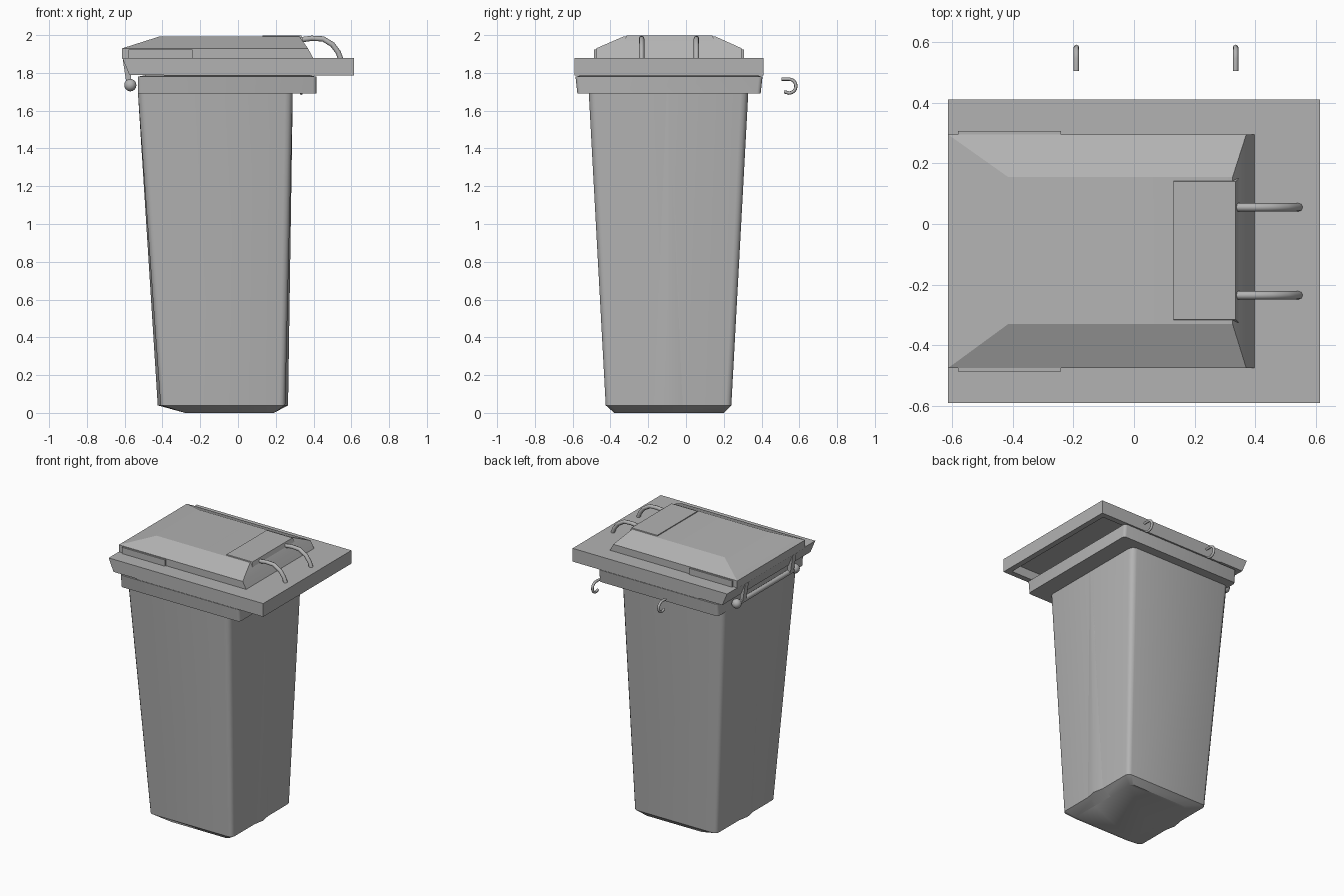
import bpy, bmesh, math
from mathutils import Vector

if "Cube" in bpy.data.objects:
    bpy.data.objects.remove(bpy.data.objects["Cube"])

GREY = (0.45, 0.45, 0.45, 1)
mat = bpy.data.materials.new("grey plastic")
mat.use_nodes = True
mat.diffuse_color = GREY
mat.node_tree.nodes["Principled BSDF"].inputs["Base Color"].default_value = GREY


def finish(name, bm, angle=40):
    bmesh.ops.recalc_face_normals(bm, faces=bm.faces)
    mesh = bpy.data.meshes.new(name)
    bm.to_mesh(mesh)
    bm.free()
    mesh.materials.append(mat)
    ob = bpy.data.objects.new(name, mesh)
    bpy.context.collection.objects.link(ob)
    bpy.ops.object.select_all(action='DESELECT')
    ob.select_set(True)
    bpy.context.view_layer.objects.active = ob
    bpy.ops.object.shade_smooth_by_angle(angle=math.radians(angle))
    return ob


def loft(name, rings, angle=40, caps=(True, True)):
    """Skin a stack of equal-length point loops."""
    bm = bmesh.new()
    loops = [[bm.verts.new(p) for p in ring] for ring in rings]
    n = len(loops[0])
    for a, b in zip(loops, loops[1:]):
        for i in range(n):
            j = (i + 1) % n
            bm.faces.new((a[i], a[j], b[j], b[i]))
    for loop, cap in zip((loops[0], loops[-1]), caps):
        if cap:
            bm.faces.new(loop)
    return finish(name, bm, angle)


def rect(x0, x1, y0, y1, z):
    return [(x0, y0, z), (x1, y0, z), (x1, y1, z), (x0, y1, z)]


def rounded(x0, x1, y0, y1, z, r, fold=0.0, spread=0.0):
    """Rounded rectangle with an optional fold in the middle of both x sides."""
    pts = []
    corners = ((x1 - r, y1 - r), (x0 + r, y1 - r), (x0 + r, y0 + r), (x1 - r, y0 + r))
    for k, (cx, cy) in enumerate(corners):
        for s in range(4):
            a = math.radians(90 * k + 30 * s)
            pts.append((cx + r * math.cos(a), cy + r * math.sin(a), z))
        if spread and k in (1, 3):
            x, d, m = (x0, -1, (y0 + y1) / 2) if k == 1 else (x1, 1, (y0 + y1) / 2)
            pts += [(x, m - d * spread * t, z) if t else (x + d * fold, m, z) for t in (-1, 0, 1)]
    return pts


def tube(name, points, radius, sides=8):
    """Round bar swept along a path."""
    path = [Vector(p) for p in points]
    rings = []
    for i, p in enumerate(path):
        d = (path[min(i + 1, len(path) - 1)] - path[max(i - 1, 0)]).normalized()
        side = d.orthogonal().normalized() if abs(d.y) > 0.9 else Vector((0, 1, 0))
        # keep the frame steady for paths lying in the yz plane
        if all(abs(q.x - path[0].x) < 1e-5 for q in path) and abs(d.x) < 1e-5:
            side = Vector((1, 0, 0))
        up = d.cross(side).normalized()
        rings.append([p + radius * (math.cos(t) * side + math.sin(t) * up)
                      for t in (2 * math.pi * k / sides for k in range(sides))])
    return loft(name, rings, 50)


# Tapered body with chamfered foot and a folded seam on both x sides
loft("body", [
    rounded(-0.28, 0.19, -0.38, 0.20, 0.0, 0.02, 0.0, 0.08),
    rounded(-0.41, 0.25, -0.425, 0.24, 0.04, 0.03, 0.015, 0.075),
    rounded(-0.53, 0.29, -0.515, 0.33, 1.70, 0.04, 0.0, 0.01),
], 35)

# Collar around the mouth
loft("rim", [
    rounded(-0.50, 0.30, -0.52, 0.34, 1.69, 0.02),
    rounded(-0.53, 0.415, -0.575, 0.395, 1.69, 0.02),
    rounded(-0.53, 0.415, -0.585, 0.405, 1.78, 0.02),
    rounded(-0.48, 0.36, -0.54, 0.36, 1.79, 0.02),
], 35)

# Lid skirt, a shallow tray open underneath
X0, X1, Y0, Y1 = -0.41, 0.613, -0.59, 0.41
loft("lid_skirt", [
    rect(X0 + 0.06, X1 - 0.04, Y0 + 0.04, Y1 - 0.04, 1.85),
    rect(X0 + 0.06, X1 - 0.04, Y0 + 0.04, Y1 - 0.04, 1.785),
    rect(X0 + 0.02, X1, Y0, Y1, 1.785),
    rect(X0 - 0.03, X1, Y0, Y1, 1.88),
], 30)
loft("lid_hinge_flange", [
    rect(-0.575, -0.36, Y0, Y1, 1.79),
    rect(-0.613, -0.36, Y0, Y1, 1.88),
], 30)

# Domed lid top and its grip panel
loft("lid_dome", [
    rect(-0.613, 0.40, -0.475, 0.295, 1.875),
    rect(-0.613, 0.37, -0.475, 0.295, 1.93),
    rect(-0.415, 0.325, -0.33, 0.155, 1.993),
], 20)
loft("grip_panel", [
    rect(0.13, 0.345, -0.325, 0.15, 1.97),
    rect(0.13, 0.335, -0.315, 0.14, 1.999),
], 20)

# Narrow ribs along the dome's sides
for y, name in ((-0.48, "front_rib"), (0.30, "back_rib")):
    loft(name, [rect(-0.58, -0.24, y - 0.006, y + 0.006, z) for z in (1.875, 1.925)])

# Lid handles and the short bars on the grip panel
for y, name in ((-0.235, "front"), (0.055, "back")):
    tube(name + "_handle", [(0.33, y, 1.975), (0.39, y, 1.983), (0.45, y, 1.98),
                            (0.50, y, 1.95), (0.53, y, 1.91), (0.545, y, 1.87)], 0.014)
    tube(name + "_grip_bar", [(0.15, y, 1.986), (0.29, y, 1.986)], 0.013)

# Hinge bar with ball ends and its hanging brackets
tube("hinge_bar", [(-0.57, -0.42, 1.735), (-0.57, 0.24, 1.735)], 0.018)
for y, name in ((-0.42, "front"), (0.24, "back")):
    bm = bmesh.new()
    bmesh.ops.create_uvsphere(bm, u_segments=14, v_segments=8, radius=0.033)
    bmesh.ops.translate(bm, verts=bm.verts, vec=(-0.57, y, 1.735))
    finish(name + "_hinge_ball", bm, 60)
    inner = y + (0.06 if y < 0 else -0.06)
    loft(name + "_hinge_bracket", [
        rect(-0.59, -0.57, inner - 0.02, inner + 0.02, 1.74),
        rect(-0.61, -0.56, inner - 0.02, inner + 0.02, 1.87),
    ])

# Loose hooks behind the bin
for x, name in ((-0.19, "right_hook"), (0.335, "left_hook")):
    arc = [(x, 0.545 + 0.037 * math.sin(t), 1.73 + 0.037 * math.cos(t))
           for t in (math.pi * k / 8 for k in range(9))]
    tube(name, [(x, 0.505, 1.767)] + arc + [(x, 0.52, 1.70)], 0.009)
